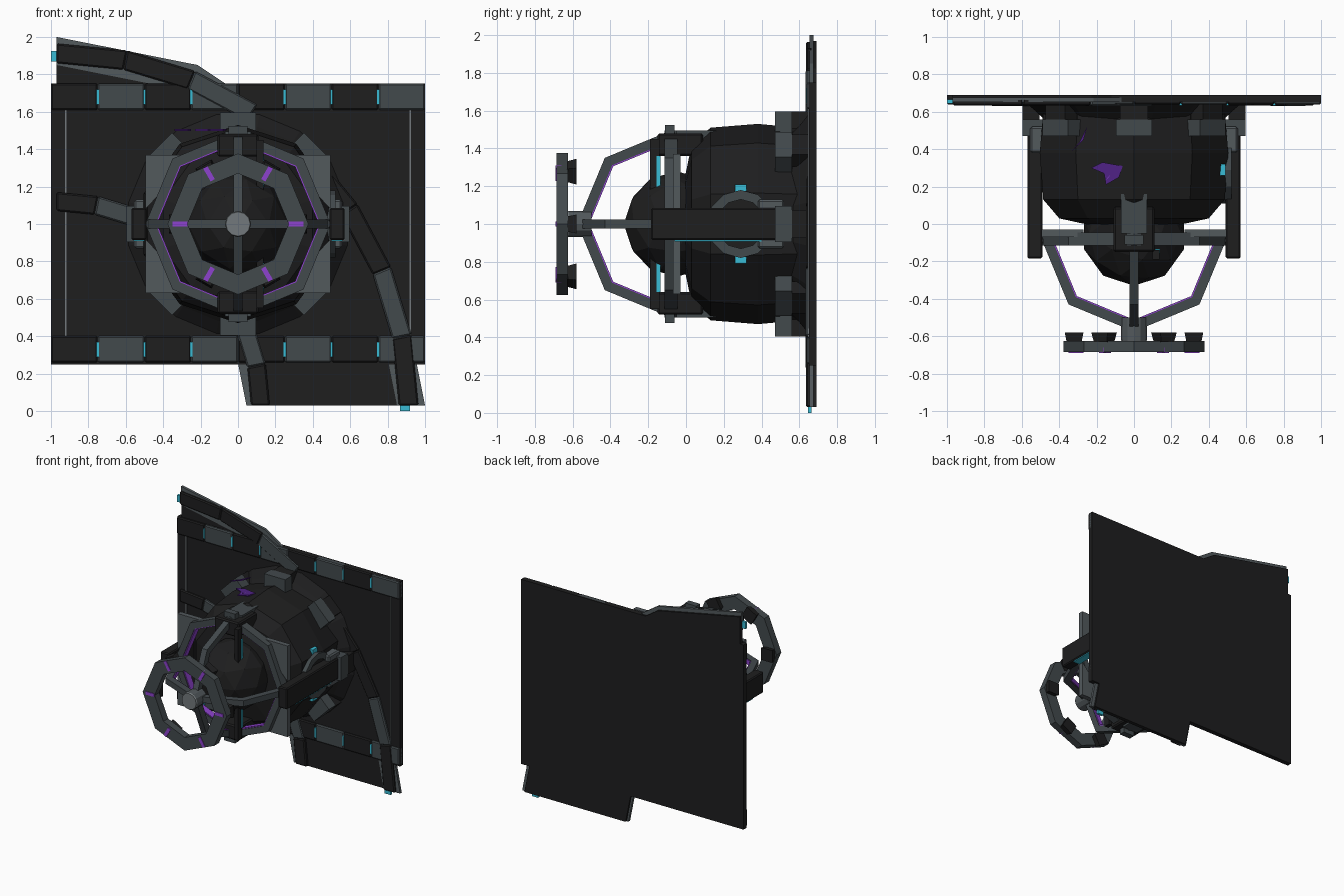
import bpy, bmesh, math
from mathutils import Vector, Matrix

if "Cube" in bpy.data.objects:
    bpy.data.objects.remove(bpy.data.objects["Cube"])


def mat(name, r, g, b):
    m = bpy.data.materials.new(name)
    m.diffuse_color = (r, g, b, 1)
    m.use_nodes = True
    m.node_tree.nodes["Principled BSDF"].inputs["Base Color"].default_value = m.diffuse_color
    return m


BLACK = mat("near_black", .013, .013, .0135)
SLATE = mat("slate_grey", .055, .067, .073)
STEEL = mat("steel_grey", .085, .10, .108)
PALE = mat("pale_grey", .17, .19, .20)
CYAN = mat("cyan_light", .04, .50, .66)
PURPLE = mat("purple_light", .27, .055, .62)
VIOLET = mat("deep_violet", .08, .016, .24)


def finish(name, bm, m):
    bmesh.ops.recalc_face_normals(bm, faces=bm.faces)
    me = bpy.data.meshes.new(name)
    bm.to_mesh(me)
    bm.free()
    me.materials.append(m)
    ob = bpy.data.objects.new(name, me)
    bpy.context.collection.objects.link(ob)
    return ob


AXES = {'xz': lambda u, v, d: (u, d, v), 'yz': lambda u, v, d: (d, u, v),
        'xy': lambda u, v, d: (u, v, d)}


def prism(name, polys, d0, d1, m, plane='xz', bevel=0):
    """Extrude one or more outlines across the given plane."""
    bm, f = bmesh.new(), AXES[plane]
    for p in polys:
        a = [bm.verts.new(f(u, v, d0)) for u, v in p]
        b = [bm.verts.new(f(u, v, d1)) for u, v in p]
        bm.faces.new(a)
        bm.faces.new(b[::-1])
        for i in range(len(p)):
            j = (i + 1) % len(p)
            bm.faces.new((a[i], b[i], b[j], a[j]))
    if bevel:
        bmesh.ops.bevel(bm, geom=bm.edges[:], offset=bevel, segments=1, affect='EDGES')
    return finish(name, bm, m)


def rect(u0, v0, u1, v1):
    return [(u0, v0), (u1, v0), (u1, v1), (u0, v1)]


def box(name, x, y, z, m, bevel=0):
    return prism(name, [rect(x[0], z[0], x[1], z[1])], y[0], y[1], m, 'xz', bevel)


def arc(cu, cv, r0, r1, angles):
    """Straight-sided ring segments between successive angles in degrees."""
    def pt(r, a):
        return (cu + r * math.cos(math.radians(a)), cv + r * math.sin(math.radians(a)))
    return [[pt(r0, a), pt(r1, a), pt(r1, b), pt(r0, b)] for a, b in zip(angles, angles[1:])]


def lathe(name, profile, n, m, turn=0.0):
    """Spin (radius, y) points around the y axis through z = 1, with capped ends."""
    bm, rings = bmesh.new(), []
    for r, y in profile:
        rings.append([bm.verts.new((r * math.cos(t), y, 1 + r * math.sin(t)))
                      for t in (2 * math.pi * (i + turn) / n for i in range(n))])
    for a, b in zip(rings, rings[1:]):
        for i in range(n):
            j = (i + 1) % n
            bm.faces.new((a[i], a[j], b[j], b[i]))
    bm.faces.new(rings[0])
    bm.faces.new(rings[-1])
    return finish(name, bm, m)


def radial_blocks(name, angles, radius, w, h, y0, y1, m, taper=1.0):
    """Blocks set round the y axis; w across, h along the radius."""
    bm = bmesh.new()
    for a in angles:
        made = bmesh.ops.create_cube(bm, size=1)['verts']
        for v in made:
            k = taper if v.co.y < 0 else 1
            v.co = Vector((radius + v.co.x * h * k, (y0 + y1) / 2 + v.co.y * (y1 - y0), v.co.z * w * k))
        bmesh.ops.rotate(bm, verts=made, cent=(0, 0, 0), matrix=Matrix.Rotation(-math.radians(a), 3, 'Y'))
        bmesh.ops.translate(bm, verts=made, vec=(0, 0, 1))
    return finish(name, bm, m)


# Wall panel with segmented top and bottom rails
box("wall_panel", (-1, 1), (.652, .69), (.25, 1.75), BLACK)
for z0, z1, tag in ((.26, .40, "bottom"), (1.61, 1.75, "top")):
    for odd, m in ((0, BLACK), (1, SLATE)):
        prism(tag + "_rail_" + m.name, [rect(-1 + .25 * i, z0, -.75 + .25 * i, z1) for i in range(odd, 8, 2)],
              .638, .685, m, bevel=.008)
    zc = z0 + .03
    prism(tag + "_rail_lights", [rect(x - .006, zc, x + .006, zc + .08) for x in (-.75, -.5, -.25, .25, .5, .75)],
          .634, .66, CYAN)
for s in (-1, 1):
    box("panel_seam", (s * .92 - .004, s * .92 + .004), (.647, .66), (.40, 1.61), PALE)

# Quarter ring plate behind the wall, with raised blocks on both edges
CX, CZ = -.97, .03
STEPS = [90, 67.5, 45, 22.5, 0]
prism("arc_plate", arc(CX, CZ, 1.03, 1.94, STEPS), .66, .69, BLACK)
prism("arc_outer_edge", arc(CX, CZ, 1.82, 1.97, STEPS), .653, .675, STEEL)
prism("arc_inner_edge", arc(CX, CZ, 1.015, 1.10, STEPS), .653, .675, STEEL)
fine = [90 - 11.25 * i for i in range(9)]
outer = arc(CX, CZ, 1.83, 1.935, fine)
inner = arc(CX, CZ, 1.04, 1.14, fine)
prism("arc_dark_blocks", [outer[i] for i in (0, 1, 4, 5, 7)] + [inner[i] for i in (0, 7)], .634, .67, BLACK, bevel=.008)
prism("arc_grey_blocks", [outer[i] for i in (2, 6)] + [inner[i] for i in (1, 6)], .632, .67, SLATE, bevel=.008)
prism("arc_lights", [rect(-1, 1.87, -.955, 1.925), rect(-.52, 1.81, -.47, 1.84),
                     rect(.865, 0, .92, .06), rect(.80, .49, .825, .54)], .645, .665, CYAN)

# Faceted body with flared collar and clamps
lathe("body", [(.18, -.02), (.42, .03), (.51, .13), (.53, .38), (.51, .6)], 10, BLACK, .5)
lathe("collar", [(.47, .54), (.53, .60), (.60, .655)], 16, BLACK, .5)
radial_blocks("collar_clamps", range(0, 360, 45), .54, .19, .11, .47, .56, SLATE)
radial_blocks("clamp_feet", range(0, 360, 45), .55, .15, .09, .56, .65, BLACK)

# Violet glowing cracks on the body top
prism("body_crack", [[(-.23, .30), (-.17, .33), (-.06, .31), (-.08, .25), (-.15, .21), (-.16, .27)],
                     [(-.34, .38), (-.29, .44), (-.25, .52), (-.27, .45)]], 1.498, 1.507, VIOLET, 'xy')
prism("crack_glow", [[(-.15, .23), (-.12, .27), (-.14, .25)]], 1.503, 1.509, PURPLE, 'xy')

# Inner core
bm = bmesh.new()
bmesh.ops.create_icosphere(bm, subdivisions=2, radius=.28, matrix=Matrix.Translation((0, -.05, 1)))
finish("core", bm, BLACK)

# Octagonal cage: upright ring plus two half rings, each with a purple inner strip
CY = -.08
full = list(range(0, 361, 45))
front = list(range(180, 361, 45))
side = list(range(90, 271, 45))
for name, plane, cu, cv, ang, d, half in (("upright", 'xz', 0, 1, full, CY, .035),
                                          ("level", 'xy', 0, CY, front, 1, .024),
                                          ("vertical", 'yz', CY, 1, side, 0, .024)):
    prism(name + "_cage_ring", arc(cu, cv, .44, .495, ang), d - half, d + half, SLATE, plane)
    prism(name + "_cage_light", arc(cu, cv, .432, .441, ang), d - half * .8, d + half * .8, PURPLE, plane)

# Corner plates, top and bottom brackets, side arms
for s in (-1, 1):
    for t in (-1, 1):
        prism("corner_plate", [[(s * .495, 1 + t * .37), (s * .27, 1 + t * .37), (s * .34, 1 + t * .31),
                                (s * .41, 1 + t * .17), (s * .495, 1 + t * .08)]], -.07, -.03, STEEL)
    z = lambda a, b: tuple(sorted((1 + s * a, 1 + s * b)))
    tag = "top" if s > 0 else "bottom"
    box(tag + "_bracket", (-.11, .11), (-.15, .09), z(.36, .48), BLACK, .01)
    box(tag + "_bracket_cap", (-.05, .05), (-.11, -.06), z(.46, .525), SLATE)
    box(tag + "_bracket_rod", (-.07, .07), (-.05, .16), z(.43, .495), SLATE)
    box(tag + "_front_bar", (.10, .135), (-.19, -.14), z(.04, .45), BLACK)
    box(tag + "_front_bar_light", (.112, .14), (-.155, -.135), z(.06, .36), CYAN)
    x = lambda a, b: tuple(sorted((s * a, s * b)))
    box("side_arm", x(.49, .57), (-.185, .48), (.915, 1.085), BLACK, .008)
    box("side_arm_light", x(.50, .56), (-.06, .40), (.908, .916), CYAN)
    box("side_arm_bracket", x(.48, .555), (.38, .52), (.87, 1.13), STEEL, .01)

# Round port on the right of the body
prism("port_ring", arc(.29, 1, .13, .18, list(range(0, 361, 30))), .44, .52, SLATE, 'yz')
prism("port_lights", [rect(.26, 1.17, .32, 1.21), rect(.26, .79, .32, .83), rect(.24, .86, .28, .89)],
      .45, .49, CYAN, 'yz')

# Front wheel with lights, rear pads and a central hub
prism("front_wheel", arc(0, 1, .27, .377, full), -.685, -.625, SLATE)
sixty = range(0, 360, 60)
radial_blocks("wheel_lights", sixty, .31, .026, .08, -.69, -.66, PURPLE)
radial_blocks("wheel_pads", sixty, .32, .10, .10, -.63, -.58, BLACK, .8)
lathe("hub", [(.07, -.62), (.07, -.50)], 12, STEEL)
lathe("hub_cap", [(.065, -.63), (.07, -.62)], 12, PALE)
